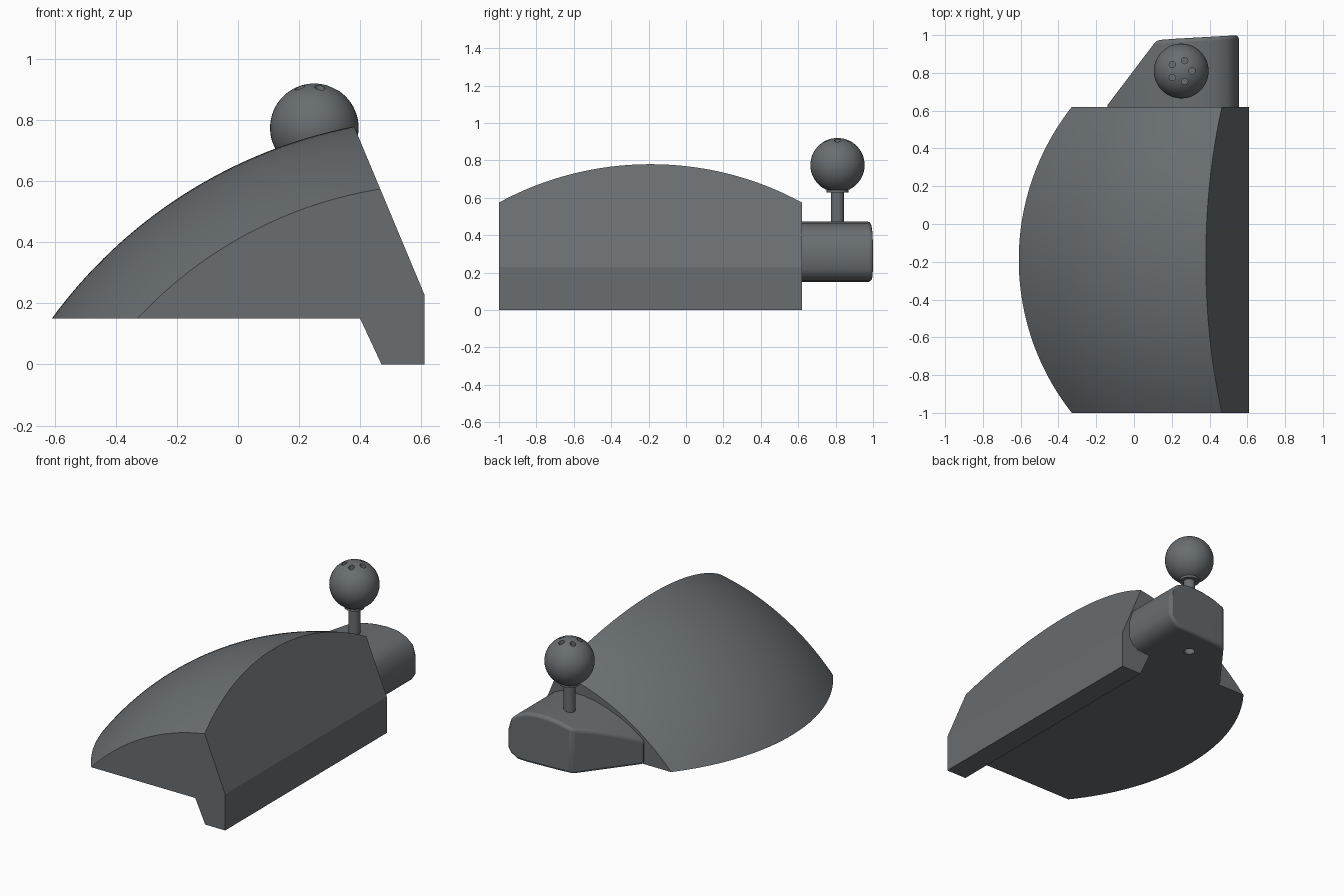
import bpy
import bmesh
from math import sqrt, sin, cos, asin, atan2, pi, radians

cube = bpy.data.objects.get("Cube")
if cube:
    bpy.data.objects.remove(cube, do_unlink=True)

grey = bpy.data.materials.new("slate grey")
grey.use_nodes = True
colour = (0.14, 0.155, 0.165, 1)
grey.diffuse_color = colour
grey.node_tree.nodes["Principled BSDF"].inputs["Base Color"].default_value = colour


def add_object(name, bm):
    bmesh.ops.recalc_face_normals(bm, faces=bm.faces)
    mesh = bpy.data.meshes.new(name)
    bm.to_mesh(mesh)
    bm.free()
    obj = bpy.data.objects.new(name, mesh)
    bpy.context.collection.objects.link(obj)
    mesh.materials.append(grey)
    return obj


def smooth(obj, angle=30):
    bpy.ops.object.select_all(action='DESELECT')
    obj.select_set(True)
    bpy.context.view_layer.objects.active = obj
    bpy.ops.object.shade_smooth_by_angle(angle=radians(angle))


def cut(obj, cutter):
    cutter.hide_render = True
    cutter.hide_set(True)
    mod = obj.modifiers.new("holes", 'BOOLEAN')
    mod.operation = 'DIFFERENCE'
    mod.solver = 'EXACT'
    mod.object = cutter


def add_cylinder(bm, x, y, z0, z1, r, sides=24):
    made = bmesh.ops.create_cone(bm, cap_ends=True, segments=sides,
                                 radius1=r, radius2=r, depth=z1 - z0)
    bmesh.ops.translate(bm, verts=made["verts"], vec=(x, y, (z0 + z1) / 2))


# Body: an arched section swept along a shallow arc, cut by a sloping plane
CX, CZ, R = 0.685, -0.793, 1.602
MID, HALF, SAG = -0.19, 0.81, 0.217
SWEEP = (HALF ** 2 + SAG ** 2) / (2 * SAG)
SLOPE = (0.386, -0.9225)


def section(y):
    r = R - (SWEEP - sqrt(SWEEP ** 2 - (y - MID) ** 2))
    dx, dz = 0.38 - CX, 0.78 - CZ
    b = dx * SLOPE[0] + dz * SLOPE[1]
    t = -b - sqrt(max(b * b - (dx * dx + dz * dz - r * r), 0))
    # take the crossing nearest the top edge
    t2 = -b + sqrt(max(b * b - (dx * dx + dz * dz - r * r), 0))
    t = t if abs(t) < abs(t2) else t2
    end = atan2(dz + t * SLOPE[1], dx + t * SLOPE[0])
    start = pi - asin((0.15 - CZ) / r)
    n = 32
    arc = [start + (end - start) * i / n for i in range(n + 1)]
    pts = [(CX + r * cos(a), CZ + r * sin(a)) for a in arc]
    return pts + [(0.61, 0.23), (0.61, 0), (0.47, 0), (0.40, 0.15)]


bm = bmesh.new()
steps = 40
rings = []
for i in range(steps + 1):
    y = MID - HALF + 2 * HALF * i / steps
    rings.append([bm.verts.new((x, y, z)) for x, z in section(y)])
for a, b in zip(rings, rings[1:]):
    for j in range(len(a)):
        k = (j + 1) % len(a)
        bm.faces.new((a[j], a[k], b[k], b[j]))
bm.faces.new(rings[0])
bm.faces.new(rings[-1])
body = add_object("body", bm)
smooth(body, 20)

# Side block: columns of (x, top, bottom) with a sloping back outline
columns = [(-0.14, 0.30, 0.15), (-0.05, 0.36, 0.15), (0.04, 0.405, 0.15),
           (0.12, 0.435, 0.15), (0.20, 0.458, 0.15), (0.28, 0.47, 0.15),
           (0.36, 0.473, 0.15), (0.43, 0.465, 0.15), (0.49, 0.44, 0.155),
           (0.53, 0.405, 0.18), (0.555, 0.32, 0.22)]
bm = bmesh.new()
loops = []
for x, top, bottom in columns:
    back = min(0.63 + (x + 0.14) * 1.32, 0.975 + 0.057 * (x - 0.12))
    loops.append([bm.verts.new(p) for p in (
        (x, 0.58, bottom), (x, back, bottom), (x, back, top), (x, 0.58, top))])
for a, b in zip(loops, loops[1:]):
    for j in range(4):
        k = (j + 1) % 4
        bm.faces.new((a[j], a[k], b[k], b[j]))
bm.faces.new(loops[0])
bm.faces.new(loops[-1])
block = add_object("side_block", bm)
bevel = block.modifiers.new("soft edges", 'BEVEL')
bevel.width = 0.018
bevel.segments = 3
bevel.limit_method = 'ANGLE'
bevel.angle_limit = radians(40)
smooth(block, 35)

# Screw hole under the block
BX, BY, BZ, BR = 0.25, 0.81, 0.775, 0.145
bm = bmesh.new()
add_cylinder(bm, BX, BY, 0.1, 0.19, 0.032)
cut(block, add_object("screw_hole_cutter", bm))

# Stem and collar
bm = bmesh.new()
add_cylinder(bm, BX, BY, 0.4, 0.68, 0.035)
add_cylinder(bm, BX, BY, 0.628, 0.66, 0.058, 32)
smooth(add_object("stem", bm))

# Ball with a ring of five small holes
bm = bmesh.new()
bmesh.ops.create_uvsphere(bm, u_segments=48, v_segments=32, radius=BR)
bmesh.ops.translate(bm, verts=bm.verts, vec=(BX, BY, BZ))
ball = add_object("ball", bm)
bm = bmesh.new()
for i in range(5):
    a = 2 * pi * i / 5
    add_cylinder(bm, BX + 0.058 * cos(a), BY + 0.058 * sin(a), 0.88, 1.0, 0.017, 16)
cut(ball, add_object("ball_hole_cutter", bm))
smooth(ball)
